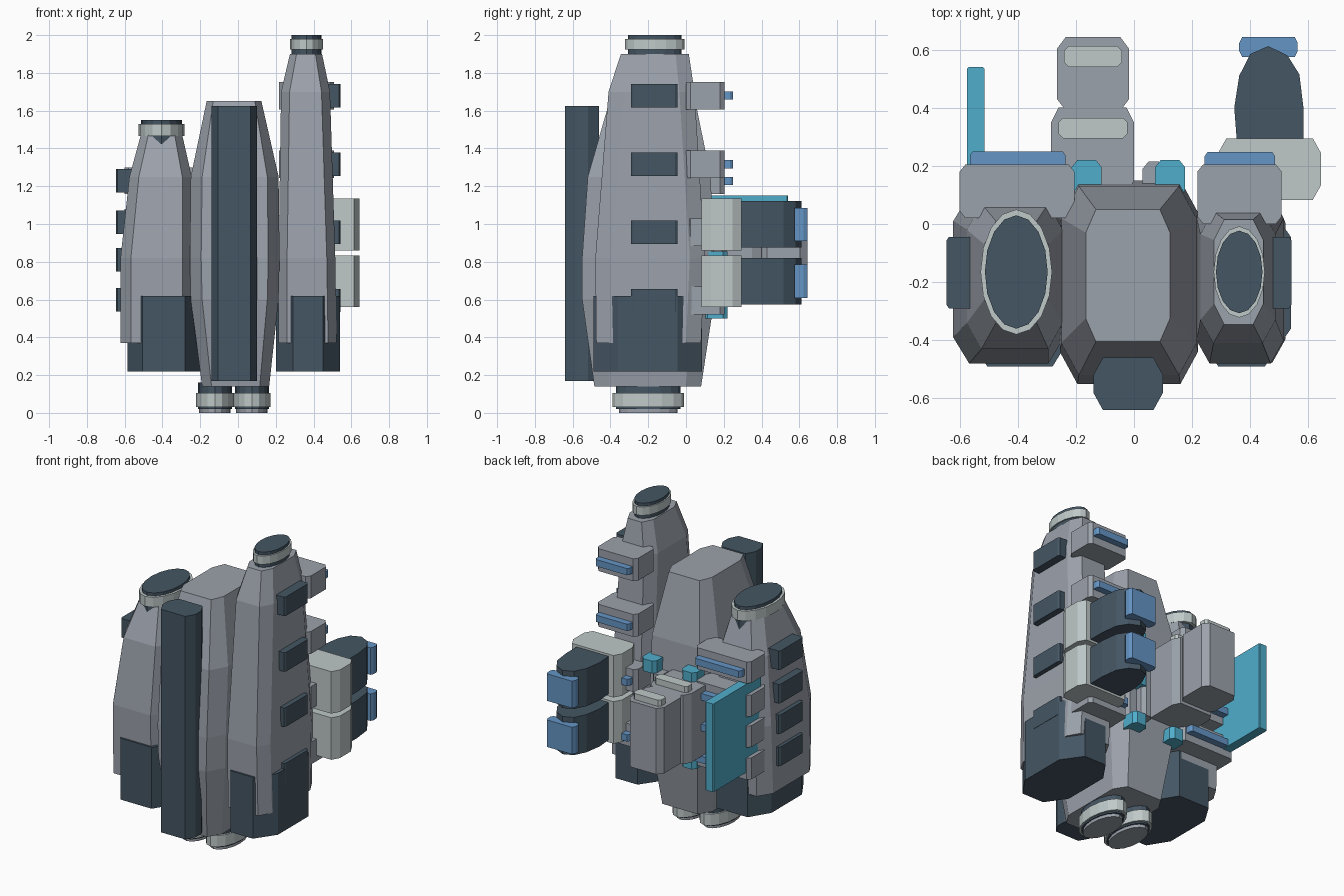
import bpy, bmesh, math


def material(name, rgb):
    m = bpy.data.materials.new(name)
    m.diffuse_color = (*rgb, 1)
    return m


GREY = material("hull grey", (0.33, 0.36, 0.41))
LIGHT = material("pale grey", (0.52, 0.58, 0.58))
DARK = material("dark slate", (0.058, 0.092, 0.125))
BLUE = material("blue", (0.13, 0.30, 0.56))
TEAL = material("teal", (0.08, 0.42, 0.60))


def loft(name, rings, mat):
    """Skin a stack of rings with equal point counts and cap both ends."""
    bm = bmesh.new()
    rows = [[bm.verts.new(p) for p in ring] for ring in rings]
    n = len(rows[0])
    for a, b in zip(rows, rows[1:]):
        for i in range(n):
            j = (i + 1) % n
            bm.faces.new((a[i], a[j], b[j], b[i]))
    bm.faces.new(rows[0][::-1])
    bm.faces.new(rows[-1])
    bmesh.ops.recalc_face_normals(bm, faces=bm.faces)
    me = bpy.data.meshes.new(name)
    bm.to_mesh(me)
    bm.free()
    me.materials.append(mat)
    ob = bpy.data.objects.new(name, me)
    bpy.context.collection.objects.link(ob)
    return ob


def octagon(x0, x1, y0, y1, cx, cy):
    return [(x0 + cx, y0), (x1 - cx, y0), (x1, y0 + cy), (x1, y1 - cy),
            (x1 - cx, y1), (x0 + cx, y1), (x0, y1 - cy), (x0, y0 + cy)]


def prism(name, outline, z0, z1, mat):
    return loft(name, [[(x, y, z) for x, y in outline] for z in (z0, z1)], mat)


def block(name, x, y, z, mat, cx=0.02, cy=0.025):
    """Box with its upright edges cut off."""
    return prism(name, octagon(*x, *y, cx, cy), *z, mat)


def hull(name, sections):
    """Each section: z, x0, x1, y0, y1, chamfer x, chamfer y."""
    return loft(name, [[(x, y, s[0]) for x, y in octagon(*s[1:])] for s in sections], GREY)


def oval(name, cx, cy, rx, ry, z0, z1, mat, n=16):
    pts = [(cx + rx * math.cos(2 * math.pi * i / n),
            cy + ry * math.sin(2 * math.pi * i / n)) for i in range(n)]
    return prism(name, pts, z0, z1, mat)


# three tapered hulls
hull("centre_hull", [
    (0.14, -0.19, 0.165, -0.485, 0.08, 0.05, 0.08),
    (0.60, -0.25, 0.215, -0.55, 0.15, 0.06, 0.11),
    (0.82, -0.255, 0.22, -0.55, 0.15, 0.06, 0.11),
    (1.25, -0.25, 0.215, -0.52, 0.13, 0.06, 0.11),
    (1.65, -0.166, 0.124, -0.405, 0.05, 0.035, 0.08)])
hull("left_hull", [
    (0.37, -0.622, -0.24, -0.475, 0.08, 0.055, 0.09),
    (0.82, -0.622, -0.24, -0.48, 0.10, 0.055, 0.09),
    (1.25, -0.575, -0.245, -0.43, 0.07, 0.05, 0.09),
    (1.47, -0.515, -0.295, -0.34, 0.01, 0.04, 0.08)])
hull("right_hull", [
    (0.37, 0.215, 0.522, -0.475, 0.08, 0.045, 0.08),
    (0.82, 0.215, 0.515, -0.48, 0.10, 0.045, 0.08),
    (1.70, 0.228, 0.487, -0.41, 0.045, 0.045, 0.08),
    (1.90, 0.275, 0.445, -0.345, 0.015, 0.035, 0.07)])

# front spine
block("spine", (-0.14, 0.10), (-0.64, -0.46), (0.17, 1.625), DARK, 0.033, 0.06)

# armoured skirts around the hull bases
block("left_skirt", (-0.585, -0.20), (-0.49, 0.085), (0.22, 0.62), DARK, 0.08, 0.13)
block("right_skirt", (0.20, 0.54), (-0.49, 0.085), (0.22, 0.62), DARK, 0.09, 0.13)

# collars on top of the side hulls
oval("left_neck", -0.405, -0.165, 0.108, 0.195, 1.38, 1.55, DARK)
oval("left_collar", -0.405, -0.165, 0.123, 0.215, 1.465, 1.53, LIGHT)
oval("right_neck", 0.362, -0.165, 0.08, 0.142, 1.86, 2.0, DARK)
oval("right_collar", 0.362, -0.165, 0.088, 0.157, 1.925, 1.98, LIGHT)

# twin engines underneath
for x in (-0.123, 0.073):
    oval("engine_neck", x, -0.2, 0.09, 0.17, 0.02, 0.16, DARK)
    oval("engine_ring", x, -0.2, 0.10, 0.19, 0.03, 0.105, LIGHT)
    oval("engine_nozzle", x, -0.2, 0.083, 0.155, 0.0, 0.05, GREY)

# side panels and rear modules, four per side hull
for z in (0.60, 0.81, 1.01, 1.228):
    block("left_side_panel", (-0.645, -0.55), (-0.29, -0.045), (z - 0.062, z + 0.062),
          DARK, 0.008, 0.012)
    block("left_module", (-0.60, -0.205), (0.02, 0.205), (z - 0.07, z + 0.07), GREY)
    block("left_module_strip", (-0.565, -0.235), (0.19, 0.25), (z - 0.022, z + 0.022),
          BLUE, 0.01, 0.015)
for z in (0.595, 0.957, 1.317, 1.68):
    block("right_side_panel", (0.46, 0.542), (-0.29, -0.045), (z - 0.062, z + 0.062),
          DARK, 0.008, 0.012)
    block("right_module", (0.218, 0.508), (0.0, 0.205), (z - 0.073, z + 0.073), GREY)
    block("right_module_strip", (0.243, 0.485), (0.19, 0.248), (z - 0.022, z + 0.022),
          BLUE, 0.01, 0.015)

# two stacked rear pods with rounded ends
dome = [(0.355, 0.27), (0.345, 0.40), (0.362, 0.51), (0.40, 0.585), (0.462, 0.612),
        (0.528, 0.58), (0.569, 0.515), (0.583, 0.40), (0.583, 0.27)]
for z in (0.697, 0.998):
    block("pod_mount", (0.29, 0.643), (0.083, 0.295), (z - 0.137, z + 0.137),
          LIGHT, 0.028, 0.05)
    prism("pod", dome, z - 0.123, z + 0.123, DARK)
    block("pod_plate", (0.362, 0.563), (0.575, 0.643), (z - 0.088, z + 0.088),
          BLUE, 0.01, 0.02)

# rear centre housing with pale bars on top
block("inner_housing", (-0.285, 0.0), (0.10, 0.40), (0.62, 1.07), GREY, 0.025, 0.05)
block("outer_housing", (-0.265, -0.017), (0.39, 0.643), (0.64, 1.07), GREY, 0.03, 0.04)
block("inner_bar", (-0.26, -0.023), (0.295, 0.365), (1.06, 1.11), LIGHT, 0.015, 0.015)
block("outer_bar", (-0.24, -0.042), (0.54, 0.612), (1.06, 1.11), LIGHT, 0.015, 0.015)

# teal wing and rear sensor blocks
block("wing", (-0.575, -0.515), (0.04, 0.54), (0.575, 1.15), TEAL, 0.006, 0.006)
for x0, heights in ((-0.215, (0.54, 1.09)), (0.072, (0.54, 0.815, 1.09))):
    for z in heights:
        block("sensor", (x0, x0 + 0.104), (0.09, 0.22), (z - 0.04, z + 0.04), TEAL)
block("sensor_rail", (0.03, 0.105), (0.09, 0.215), (0.58, 1.05), GREY)
